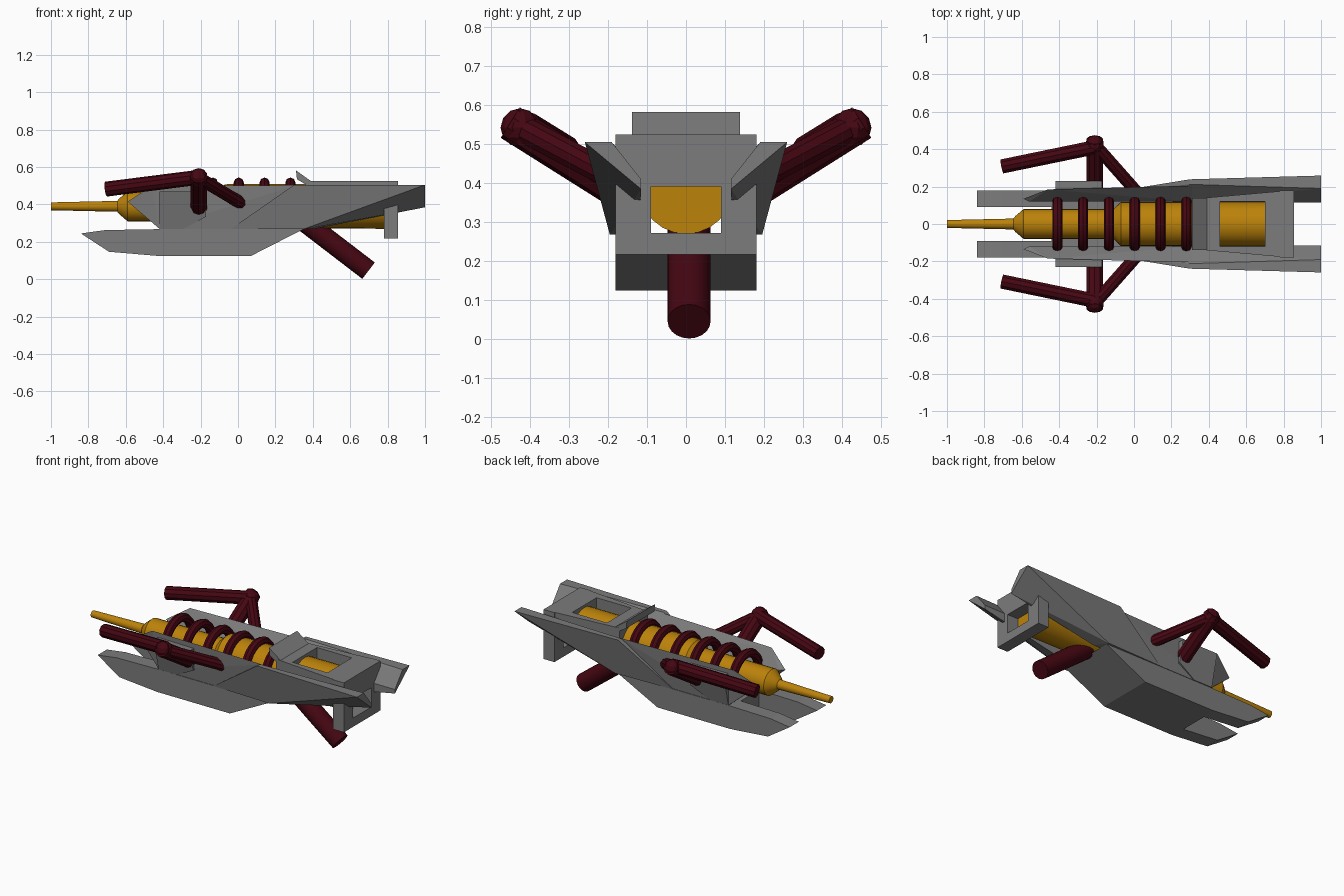
import bpy, bmesh, math
from mathutils import Vector

if "Cube" in bpy.data.objects:
    bpy.data.objects.remove(bpy.data.objects["Cube"])


def material(name, col):
    m = bpy.data.materials.new(name)
    m.diffuse_color = (*col, 1)
    m.use_nodes = True
    m.node_tree.nodes["Principled BSDF"].inputs["Base Color"].default_value = m.diffuse_color
    return m


GOLD = material("gold", (0.5, 0.225, 0.003))
RED = material("dark_red", (0.06, 0.002, 0.006))
GREY = material("gunmetal", (0.2, 0.2, 0.2))


def finish(name, bm, mat=GREY, mirror=False, smooth=False):
    bmesh.ops.recalc_face_normals(bm, faces=bm.faces)
    me = bpy.data.meshes.new(name)
    bm.to_mesh(me)
    bm.free()
    ob = bpy.data.objects.new(name, me)
    bpy.context.collection.objects.link(ob)
    me.materials.append(mat)
    if mirror:
        ob.modifiers.new("mirror", 'MIRROR').use_axis = (False, True, False)
    if smooth:
        me.shade_smooth()
        me.set_sharp_from_angle(angle=math.radians(30))
    return ob


def prism(name, profile, y0, y1):
    # side profile in x, z extruded along y
    bm = bmesh.new()
    f = bm.faces.new([bm.verts.new((x, y0, z)) for x, z in profile])
    r = bmesh.ops.extrude_face_region(bm, geom=[f])
    vs = [v for v in r["geom"] if isinstance(v, bmesh.types.BMVert)]
    bmesh.ops.translate(bm, verts=vs, vec=(0, y1 - y0, 0))
    return finish(name, bm)


def solid(name, pts):
    # mirrored convex armour panel
    bm = bmesh.new()
    for p in pts:
        bm.verts.new(p)
    bmesh.ops.convex_hull(bm, input=bm.verts[:])
    bmesh.ops.dissolve_limit(bm, angle_limit=0.04, verts=bm.verts[:], edges=bm.edges[:])
    return finish(name, bm, mirror=True)


def loft(name, rings, mat):
    # skin equal rings of points, capped at both ends
    bm = bmesh.new()
    rs = [[bm.verts.new(p) for p in ring] for ring in rings]
    bm.faces.new(rs[0])
    bm.faces.new(rs[-1])
    for a, b in zip(rs, rs[1:]):
        for i in range(len(a)):
            j = (i + 1) % len(a)
            bm.faces.new((a[i], a[j], b[j], b[i]))
    return finish(name, bm, mat, smooth=True)


def rod(name, a, b, r, segs, mirror=False, smooth=False):
    a, b = Vector(a), Vector(b)
    bm = bmesh.new()
    bmesh.ops.create_cone(bm, cap_ends=True, segments=segs, radius1=r, radius2=r,
                          depth=(b - a).length)
    m = (b - a).to_track_quat('Z', 'Y').to_matrix().to_4x4()
    m.translation = (a + b) / 2
    bm.transform(m)
    return finish(name, bm, RED, mirror, smooth)


def frame(name, outer, inner):
    # plate with a rectangular window: (front quad, back quad) for each loop
    bm = bmesh.new()
    o, i = [[[bm.verts.new(p) for p in q] for q in s] for s in (outer, inner)]
    for k in range(4):
        n = (k + 1) % 4
        for a, b in ((o[0], i[0]), (o[1], i[1]), (o[0], o[1]), (i[0], i[1])):
            bm.faces.new((a[k], a[n], b[n], b[k]))
    return finish(name, bm)


def circle(n):
    return [(math.cos(2 * math.pi * i / n), math.sin(2 * math.pi * i / n)) for i in range(n)]


AXIS = 0.39

# Barrel with stepped muzzle
steps = [(-1, 0.021), (-0.645, 0.029), (-0.635, 0.042), (-0.59, 0.08), (-0.11, 0.08),
         (-0.07, 0.118), (0.78, 0.12)]
loft("barrel", [[(x, r * c, AXIS + r * s) for c, s in circle(24)] for x, r in steps], GOLD)

# Coil hoops arching over the barrel
for k in range(6):
    cx = -0.41 + 0.138 * k
    arch = [math.radians(-12 + 204 * i / 16) for i in range(17)]
    loft(f"coil_hoop_{k + 1}",
         [[(cx + 0.027 * c, (0.127 + 0.027 * s) * math.cos(a),
            AXIS + (0.127 + 0.027 * s) * math.sin(a)) for c, s in circle(8)] for a in arch], RED)

# Lower hull, notched at the front into two prongs
hull = prism("lower_hull", [(-0.84, 0.245), (-0.69, 0.147), (-0.43, 0.125), (0.07, 0.125),
                            (0.35, 0.268), (-0.42, 0.268), (-0.71, 0.263)], -0.18, 0.18)
cutter = prism("notch_cutter", [(-0.95, 0.05), (-0.44, 0.05), (-0.44, 0.35), (-0.95, 0.35)],
               -0.09, 0.09)
cutter.hide_render = True
cutter.hide_viewport = True
cut = hull.modifiers.new("notch", 'BOOLEAN')
cut.operation = 'DIFFERENCE'
cut.solver = 'EXACT'
cut.object = cutter

# Side armour panels
solid("front_side_panel", [(-0.42, 0.18, 0.27), (-0.59, 0.135, 0.415), (-0.46, 0.185, 0.5),
                           (0.31, 0.205, 0.503), (0.34, 0.18, 0.27), (-0.42, 0.12, 0.27),
                           (-0.56, 0.12, 0.41), (0.31, 0.12, 0.41), (0.34, 0.12, 0.27)])
solid("rear_wing_panel", [(-0.04, 0.184, 0.268), (0.3, 0.239, 0.505), (1, 0.259, 0.505),
                          (0.35, 0.195, 0.268), (0.3, 0.212, 0.505), (1, 0.19, 0.505),
                          (1, 0.115, 0.41), (1, 0.115, 0.385), (0.3, 0.12, 0.41),
                          (0.4, 0.12, 0.268), (0.0, 0.12, 0.268)])

# Arm mount blocks, leaning outward
mount = [(-0.42, 0.47), (-0.42, 0.27), (-0.29, 0.27), (-0.24, 0.335), (-0.17, 0.335), (-0.17, 0.47)]
solid("arm_mount", [(x, y, z) for x, z in mount for y in (0.165, 0.183 + (z - 0.27) * 0.23)])


# Top shroud and rear bracket, each with a window
def top_quad(x0, x1, ya, yb, z):
    return [(x0, -ya, z), (x1, -yb, z), (x1, yb, z), (x0, ya, z)]


def rear_quad(x, y, z0, z1):
    return [(x, -y, z0), (x, y, z0), (x, y, z1), (x, -y, z1)]


frame("top_shroud",
      [top_quad(0.36, 0.8, 0.138, 0.177, z) for z in (0.525, 0.42)],
      [top_quad(0.46, 0.70, 0.12, 0.12, z) for z in (0.525, 0.42)])
frame("rear_bracket",
      [rear_quad(x, 0.18, 0.217, 0.525) for x in (0.78, 0.855)],
      [rear_quad(x, 0.09, 0.272, 0.392) for x in (0.78, 0.855)])
prism("rear_sight", [(0.31, 0.582), (0.39, 0.525), (0.39, 0.49), (0.315, 0.535)], -0.138, 0.138)

# Handle
rod("handle", (0.36, 0.008, 0.305), (0.698, 0.008, 0.046), 0.055, 20, smooth=True)

# Side arms: post, forward bar, rear strut and rounded joint
J = (-0.21, 0.425, 0.542)
rod("arm_post", (-0.21, 0.18, 0.385), (-0.21, 0.45, 0.555), 0.046, 10, mirror=True)
rod("arm_forward_bar", (-0.21, 0.41, 0.545), (-0.705, 0.308, 0.482), 0.04, 10, mirror=True)
rod("arm_rear_strut", J, (0.02, 0.165, 0.405), 0.035, 10, mirror=True)
bm = bmesh.new()
bmesh.ops.create_uvsphere(bm, u_segments=10, v_segments=6, radius=0.05)
bmesh.ops.translate(bm, verts=bm.verts[:], vec=J)
finish("arm_joint", bm, RED, mirror=True)
